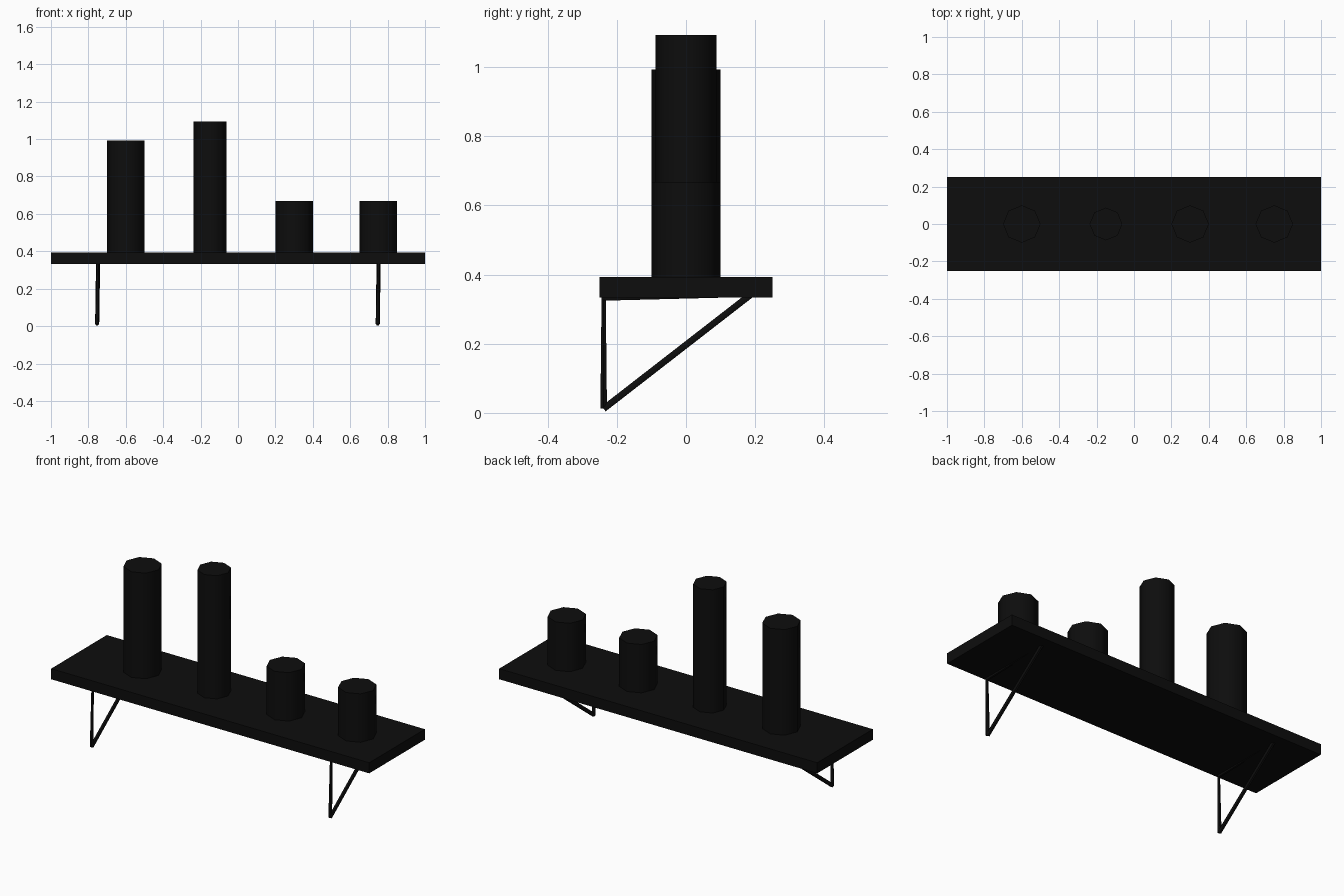
import bpy, bmesh, math
from mathutils import Vector

if "Cube" in bpy.data.objects:
    bpy.data.objects.remove(bpy.data.objects["Cube"])

black = bpy.data.materials.new("near_black")
black.diffuse_color = (0.004, 0.004, 0.004, 1)
black.use_nodes = True
black.node_tree.nodes["Principled BSDF"].inputs["Base Color"].default_value = black.diffuse_color


def add_object(name, bm):
    bmesh.ops.recalc_face_normals(bm, faces=bm.faces)
    mesh = bpy.data.meshes.new(name)
    bm.to_mesh(mesh)
    bm.free()
    mesh.materials.append(black)
    obj = bpy.data.objects.new(name, mesh)
    bpy.context.collection.objects.link(obj)
    return obj


def smooth(obj):
    bpy.ops.object.select_all(action='DESELECT')
    obj.select_set(True)
    bpy.context.view_layer.objects.active = obj
    bpy.ops.object.shade_smooth_by_angle(angle=math.radians(60))


def add_prism(bm, a, b, ra, rb, sides):
    # closed prism from a to b with its own end radii
    a, b = Vector(a), Vector(b)
    d = (b - a).normalized()
    u = Vector((1, 0, 0))
    v = d.cross(u).normalized()
    rings = []
    for p, r in ((a, ra), (b, rb)):
        ring = []
        for i in range(sides):
            t = 2 * math.pi * i / sides
            ring.append(bm.verts.new(p + r * (math.cos(t) * u + math.sin(t) * v)))
        rings.append(ring)
    for i in range(sides):
        j = (i + 1) % sides
        bm.faces.new((rings[0][i], rings[0][j], rings[1][j], rings[1][i]))
    for ring in rings:
        bm.faces.new(ring)


# shelf board
SHELF_BOTTOM, SHELF_TOP = 0.333, 0.393
bm = bmesh.new()
bmesh.ops.create_cube(bm, size=1)
for v in bm.verts:
    v.co = (v.co.x * 2, v.co.y * 0.5,
            SHELF_TOP if v.co.z > 0 else SHELF_BOTTOM)
add_object("shelf_board", bm)

# octagonal canisters: x, radius, top height
canisters = {
    "wide_tall_canister": (-0.60, 0.10, 0.993),
    "slim_tall_canister": (-0.15, 0.0875, 1.093),
    "short_canister_left": (0.30, 0.10, 0.668),
    "short_canister_right": (0.75, 0.10, 0.668),
}
for name, (x, r, top) in canisters.items():
    bm = bmesh.new()
    add_prism(bm, (x, 0, SHELF_TOP), (x, 0, top), r, r, 8)
    smooth(add_object(name, bm))

# triangular wire brackets
for name, x in (("bracket_left", -0.75), ("bracket_right", 0.75)):
    bm = bmesh.new()
    low, back = (x - 0.003, -0.238, 0.012), (x + 0.002, 0.19, 0.344)
    top = (x + 0.002, -0.238, 0.333)
    add_prism(bm, low, top, 0.011, 0.007, 6)     # upright
    add_prism(bm, low, back, 0.011, 0.011, 6)    # diagonal brace
    add_prism(bm, top, back, 0.010, 0.010, 6)    # rail under the board
    smooth(add_object(name, bm))
